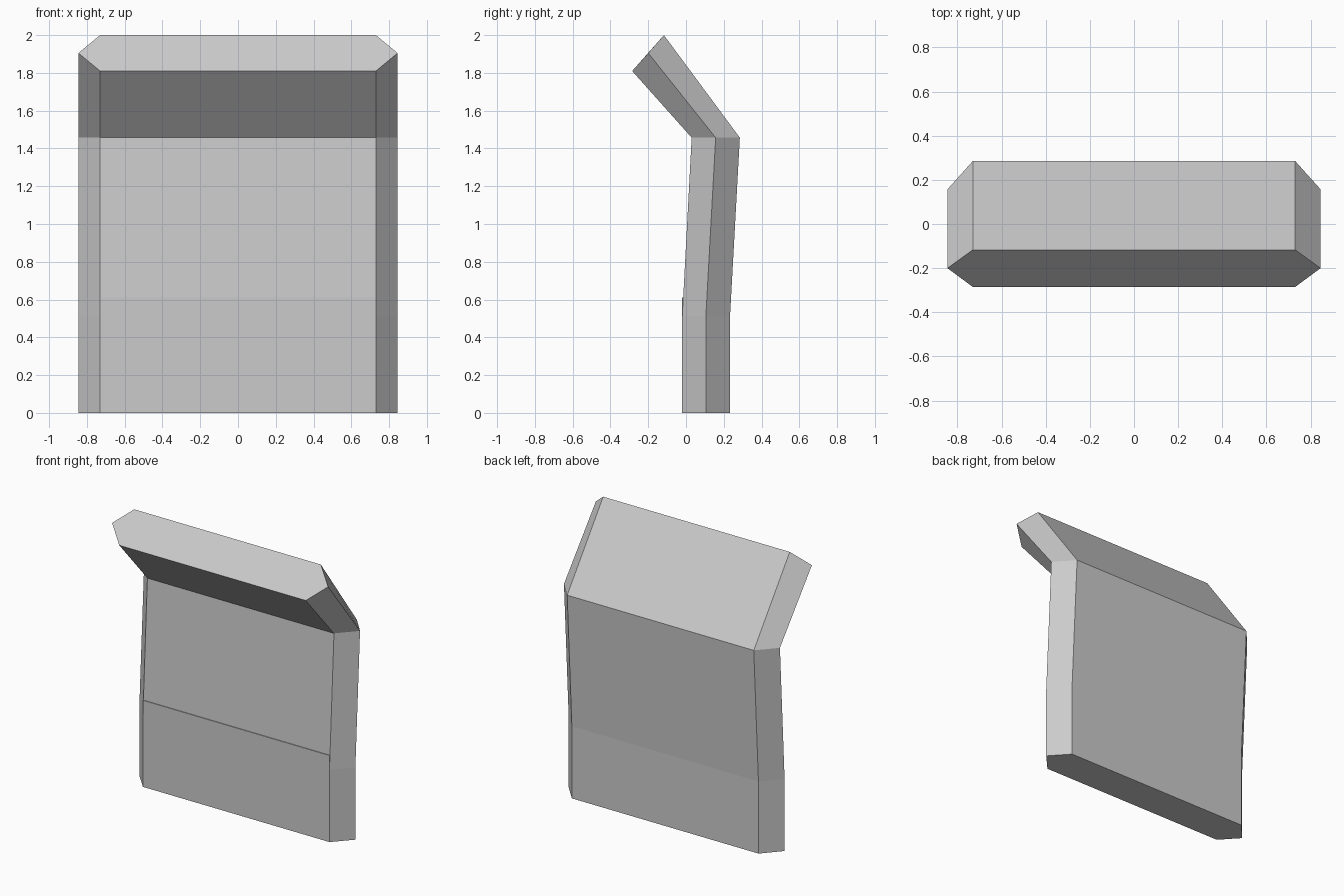
import bpy, bmesh

if "Cube" in bpy.data.objects:
    bpy.data.objects.remove(bpy.data.objects["Cube"])

W_FACE, W_EDGE = 0.73, 0.845


def make_object(name, bm):
    bmesh.ops.recalc_face_normals(bm, faces=bm.faces[:])
    mesh = bpy.data.meshes.new(name)
    bm.to_mesh(mesh)
    bm.free()
    obj = bpy.data.objects.new(name, mesh)
    bpy.context.collection.objects.link(obj)
    return obj


# Slab: hexagonal section lofted up the back and bent forward at the top
# each station: (y, z) of the front, side-edge and back lines
stations = [
    ((-0.02, 0.0), (0.105, 0.0), (0.233, 0.0)),
    ((-0.02, 0.51), (0.105, 0.51), (0.233, 0.51)),
    ((0.03, 1.457), (0.157, 1.457), (0.285, 1.457)),
    ((-0.285, 1.81), (-0.2, 1.905), (-0.117, 2.0)),
]
bm = bmesh.new()
rings = []
for front, edge, back in stations:
    outline = [(-W_FACE, front), (W_FACE, front), (W_EDGE, edge),
               (W_FACE, back), (-W_FACE, back), (-W_EDGE, edge)]
    rings.append([bm.verts.new((x, y, z)) for x, (y, z) in outline])
for low, high in zip(rings, rings[1:]):
    for i in range(6):
        j = (i + 1) % 6
        bm.faces.new((low[i], low[j], high[j], high[i]))
bm.faces.new(rings[0])
bm.faces.new(rings[-1])
make_object("bent_back_slab", bm)

# Lower front panel: thin wedge that leaves a small ledge on the leaning face
bm = bmesh.new()
profile = [(-0.02, 0.51), (-0.02, 0.612), (-0.0146, 0.612)]
left, right = [[bm.verts.new((x, y, z)) for y, z in profile]
               for x in (-W_FACE, W_FACE)]
for i in range(3):
    j = (i + 1) % 3
    bm.faces.new((left[i], left[j], right[j], right[i]))
bm.faces.new(left)
bm.faces.new(right)
make_object("front_panel_ledge", bm)
